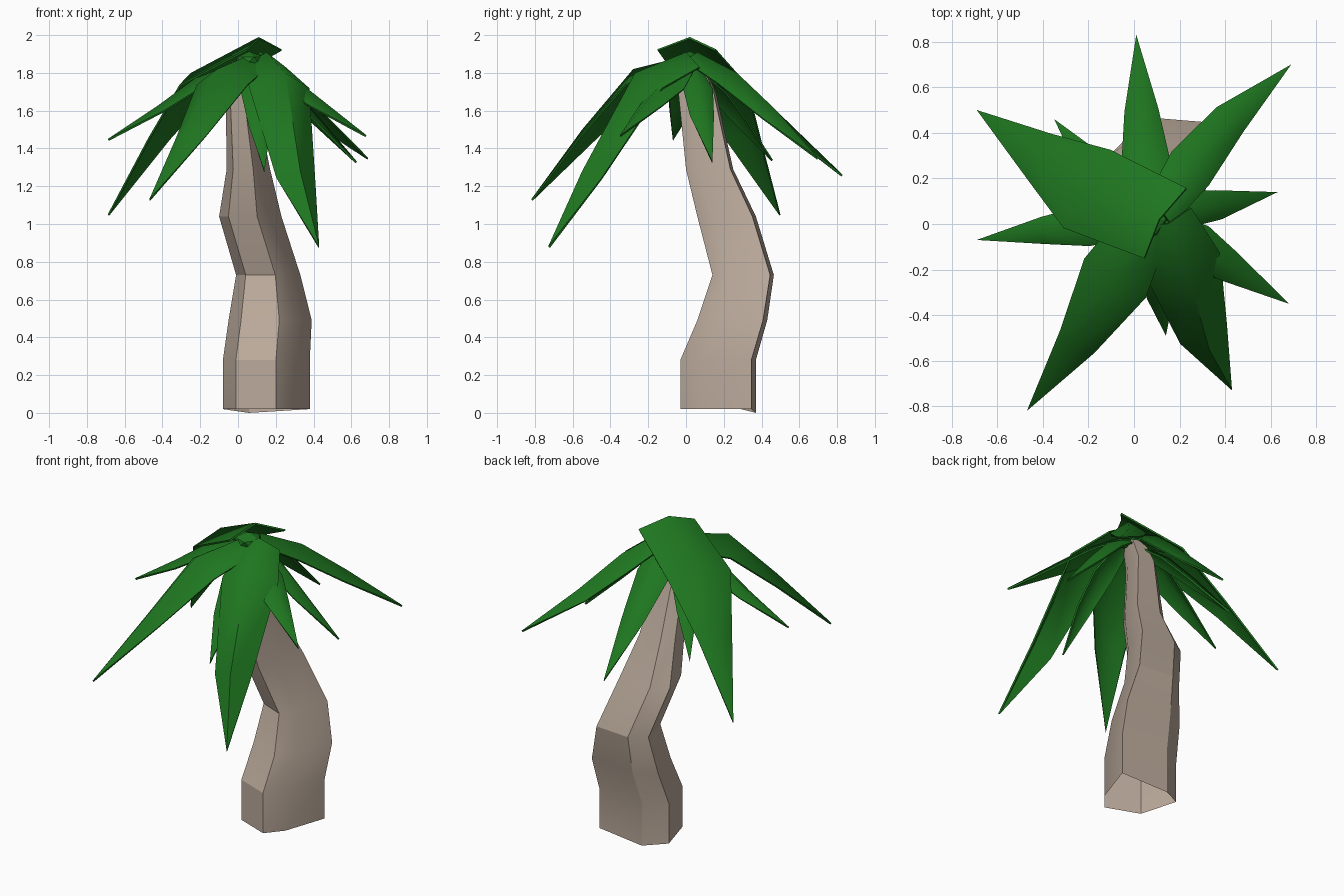
import bpy, bmesh
from mathutils import Vector

if "Cube" in bpy.data.objects:
    bpy.data.objects.remove(bpy.data.objects["Cube"])


def material(name, rgb):
    m = bpy.data.materials.new(name)
    m.diffuse_color = (*rgb, 1)
    m.use_nodes = True
    m.node_tree.nodes["Principled BSDF"].inputs["Base Color"].default_value = m.diffuse_color
    return m


BARK = material("bark", (0.50, 0.405, 0.33))
GREEN = material("leaf green", (0.013, 0.18, 0.014))


def finish(bm, name, mat, angle):
    me = bpy.data.meshes.new(name)
    bm.to_mesh(me)
    bm.free()
    ob = bpy.data.objects.new(name, me)
    bpy.context.collection.objects.link(ob)
    me.materials.append(mat)
    bpy.ops.object.select_all(action='DESELECT')
    ob.select_set(True)
    bpy.context.view_layer.objects.active = ob
    bpy.ops.object.shade_smooth_by_angle(angle=angle)
    return ob


# Trunk: one uneven hexagon, moved and scaled into each ring; open at the base.
# Ring rows: z, x min, x max, y min, y max
HEX = [(0.15, 0.2), (0.61, 0), (0.80, 0.26), (1, 0.94), (0.30, 1), (0, 0.80)]
RINGS = [(0.02, -0.08, 0.38, -0.03, 0.37), (0.28, -0.08, 0.38, -0.03, 0.37),
         (0.49, -0.05, 0.39, 0.06, 0.43), (0.73, -0.01, 0.33, 0.14, 0.465),
         (1.04, -0.10, 0.23, 0.06, 0.37), (1.29, -0.06, 0.17, 0.00, 0.25),
         (1.69, -0.065, 0.09, -0.04, 0.16), (1.86, -0.03, 0.09, -0.05, 0.09)]

bm = bmesh.new()
rings = [[bm.verts.new((x0 + (x1 - x0) * u, y0 + (y1 - y0) * v, z)) for u, v in HEX]
         for z, x0, x1, y0, y1 in RINGS]
for a, b in zip(rings, rings[1:]):
    for i in range(6):
        j = (i + 1) % 6
        bm.faces.new((a[i], a[j], b[j], b[i]))
rings[0][4].co.z = 0.0
finish(bm, "trunk", BARK, 0.38)


# Leaf: a spine with a folded cross-section that narrows to a pointed tip
def leaf(name, spine, widths, fold=0.6):
    pts = [Vector(p) for p in spine]
    out = pts[-1] - pts[0]
    side = Vector((out.y, -out.x, 0)).normalized()
    bm = bmesh.new()
    rows = []
    for i, w in enumerate(widths):
        tangent = (pts[i + 1] - pts[max(i - 1, 0)]).normalized()
        up = side.cross(tangent)
        drop = up * w * fold
        rows.append([bm.verts.new(p) for p in
                     (pts[i] - side * w - drop, pts[i], pts[i] + side * w - drop)])
    for a, b in zip(rows, rows[1:]):
        for i in range(2):
            bm.faces.new((a[i], a[i + 1], b[i + 1], b[i]))
    tip = bm.verts.new(pts[-1])
    for i in range(2):
        bm.faces.new((rows[-1][i], rows[-1][i + 1], tip))
    bm.normal_update()
    bmesh.ops.solidify(bm, geom=bm.faces[:], thickness=0.01)
    bmesh.ops.recalc_face_normals(bm, faces=bm.faces)
    finish(bm, name, GREEN, 1.2)


# Large upper leaves
leaf("top_leaf", [(0.11, 0.02, 1.99), (-0.25, 0.18, 1.80), (-0.45, 0.32, 1.48),
                  (-0.69, 0.50, 1.05)], [0.18, 0.20, 0.11], 0.4)
leaf("front_right_leaf", [(0.15, 0.0, 1.91), (0.25, -0.27, 1.80), (0.33, -0.55, 1.28),
                          (0.43, -0.73, 0.88)], [0.12, 0.17, 0.11], 0.7)
leaf("front_left_leaf", [(0.05, 0.0, 1.89), (-0.11, -0.28, 1.82), (-0.27, -0.55, 1.50),
                         (-0.47, -0.82, 1.13)], [0.11, 0.16, 0.09])
leaf("back_right_leaf", [(0.12, 0.06, 1.91), (0.27, 0.27, 1.80), (0.44, 0.48, 1.60),
                         (0.69, 0.70, 1.35)], [0.08, 0.11, 0.08])
leaf("back_leaf", [(0.08, 0.03, 1.90), (0.05, 0.29, 1.78), (0.03, 0.53, 1.55),
                   (0.01, 0.83, 1.26)], [0.08, 0.11, 0.075])
# Small lower leaves
leaf("right_leaf", [(0.08, 0.03, 1.86), (0.26, 0.07, 1.75), (0.40, 0.09, 1.60),
                    (0.63, 0.14, 1.33)], [0.05, 0.08, 0.065])
leaf("right_front_leaf", [(0.10, 0.0, 1.88), (0.30, -0.11, 1.77), (0.44, -0.20, 1.66),
                          (0.68, -0.35, 1.47)], [0.06, 0.10, 0.07])
leaf("front_leaf", [(0.08, -0.03, 1.84), (0.10, -0.20, 1.73), (0.12, -0.35, 1.54),
                    (0.14, -0.49, 1.28)], [0.05, 0.08, 0.06])
leaf("left_leaf", [(0.0, 0.0, 1.86), (-0.23, -0.01, 1.77), (-0.42, -0.03, 1.63),
                   (-0.69, -0.07, 1.45)], [0.06, 0.09, 0.06])
leaf("back_left_leaf", [(0.02, 0.04, 1.85), (-0.12, 0.18, 1.74), (-0.22, 0.30, 1.58),
                        (-0.35, 0.46, 1.34)], [0.05, 0.08, 0.06])

# Small bud where the leaves meet
bm = bmesh.new()
bmesh.ops.create_icosphere(bm, subdivisions=1, radius=0.09)
bmesh.ops.scale(bm, vec=(1, 1, 0.6), verts=bm.verts)
bmesh.ops.translate(bm, vec=(0.06, 0.02, 1.86), verts=bm.verts)
finish(bm, "crown_bud", GREEN, 0.3)
